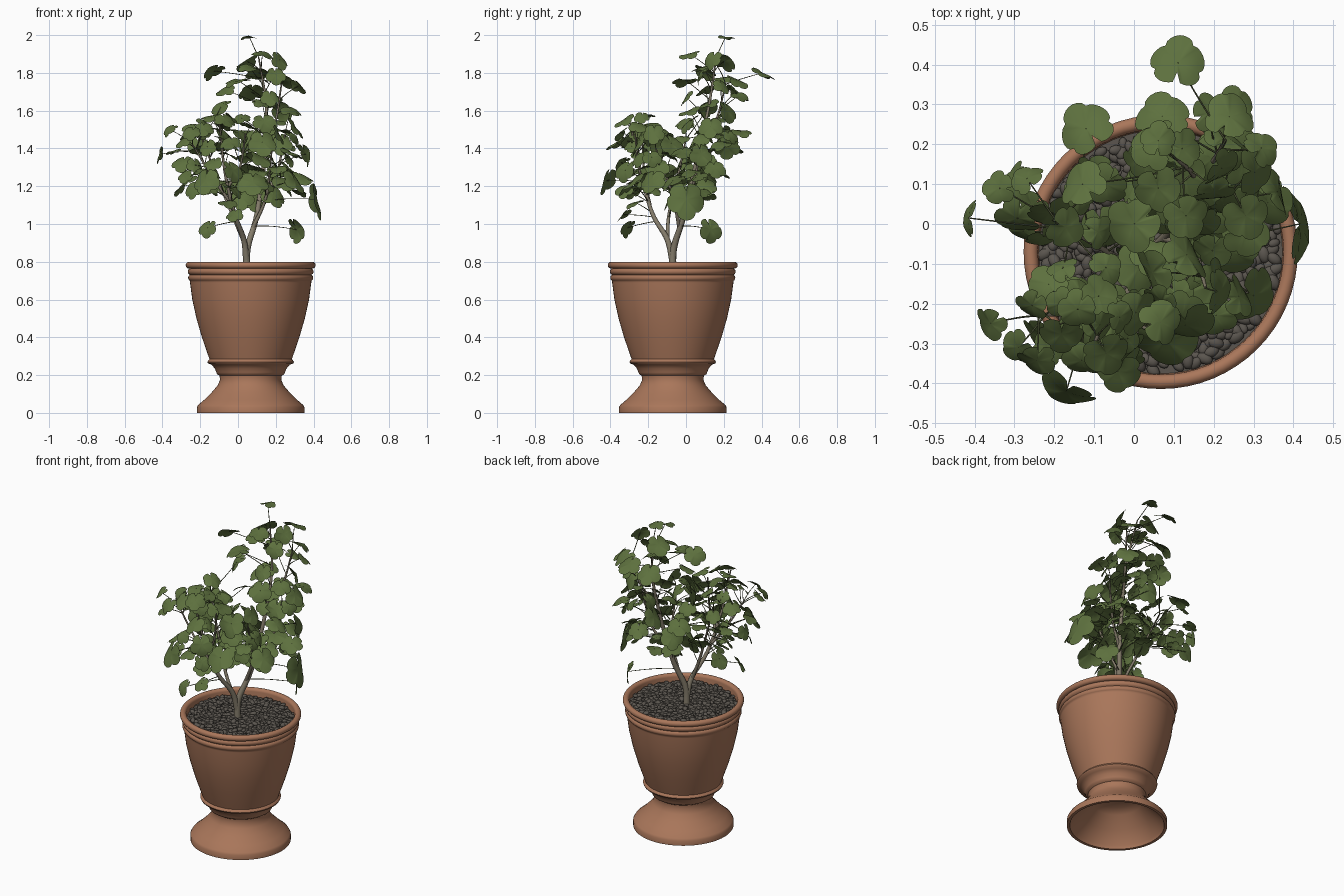
import bpy, bmesh, math, random
from mathutils import Vector, Matrix

if "Cube" in bpy.data.objects:
    bpy.data.objects.remove(bpy.data.objects["Cube"])

random.seed(8)
CX, CY = 0.067, -0.07          # pot axis


def material(name, rgb):
    m = bpy.data.materials.new(name)
    m.diffuse_color = (*rgb, 1)
    m.use_nodes = True
    m.node_tree.nodes["Principled BSDF"].inputs["Base Color"].default_value = m.diffuse_color
    return m


TERRACOTTA = material("terracotta", (0.40, 0.183, 0.103))
STONE = material("grey_pebble", (0.103, 0.091, 0.077))
BARK = material("bark", (0.23, 0.20, 0.145))
STALK = material("stalk_green", (0.10, 0.115, 0.05))
LEAF = material("leaf_green", (0.11, 0.163, 0.048))


def mesh_object(name, verts, faces, mat, angle=None):
    me = bpy.data.meshes.new(name)
    me.from_pydata(verts, [], faces)
    me.materials.append(mat)
    ob = bpy.data.objects.new(name, me)
    bpy.context.collection.objects.link(ob)
    bpy.ops.object.select_all(action='DESELECT')
    ob.select_set(True)
    bpy.context.view_layer.objects.active = ob
    if angle:
        bpy.ops.object.shade_smooth_by_angle(angle=math.radians(angle))
    else:
        bpy.ops.object.shade_smooth()
    return ob


def lathe(name, profile, mat, n=64):
    verts, faces = [], []
    for r, z in profile:
        for i in range(n):
            a = 2 * math.pi * i / n
            verts.append((CX + r * math.cos(a), CY + r * math.sin(a), z))
    for k in range(len(profile) - 1):
        for i in range(n):
            j = (i + 1) % n
            faces.append((k * n + i, k * n + j, (k + 1) * n + j, (k + 1) * n + i))
    faces.append(tuple(reversed(range(n))))
    faces.append(tuple((len(profile) - 1) * n + i for i in range(n)))
    return mesh_object(name, verts, faces, mat, 50)


def bead(r, z, rad, a0, a1, n=8):
    """Rounded band on the rim, as an arc of profile points."""
    return [(r + rad * math.cos(a), z + rad * math.sin(a))
            for a in (math.radians(a0 + (a1 - a0) * i / n) for i in range(n + 1))]


# Pot: hollow foot, waist ring, flared bowl, three-band rim, inner wall
lathe("pot", [
    (0.10, 0.175), (0.14, 0.15), (0.20, 0.085), (0.262, 0.02), (0.268, 0.0),
    (0.285, 0.0), (0.285, 0.03), (0.278, 0.042), (0.245, 0.07), (0.205, 0.11),
    (0.175, 0.145), (0.162, 0.175), (0.165, 0.197), (0.178, 0.205), (0.182, 0.215),
    (0.190, 0.235), (0.207, 0.255), (0.226, 0.262), (0.229, 0.270), (0.224, 0.278),
    (0.218, 0.284), (0.227, 0.31), (0.258, 0.40), (0.287, 0.50), (0.309, 0.60),
    (0.321, 0.69)]
    + bead(0.313, 0.715, 0.018, -60, 60) + bead(0.315, 0.748, 0.018, -60, 60)
    + bead(0.326, 0.782, 0.018, -70, 180, 14) + [(0.305, 0.74)], TERRACOTTA)

# Soil bed and pebbles, spread in a jittered sunflower spiral
lathe("soil_bed", [(0.306, 0.72), (0.306, 0.750)], STONE, 48)
bm = bmesh.new()
bmesh.ops.create_icosphere(bm, subdivisions=2, radius=1)
ball_v = [v.co.copy() for v in bm.verts]
ball_f = [[v.index for v in f.verts] for f in bm.faces]
bm.free()
verts, faces = [], []
COUNT = 600
for i in range(COUNT):
    r = 0.297 * math.sqrt((i + 0.5) / COUNT) + random.uniform(-0.006, 0.004)
    a = i * 2.39996 + random.uniform(-0.015, 0.015)
    spin = Matrix.Rotation(random.uniform(0, 6.28), 3, 'Z') @ Matrix.Rotation(random.uniform(-.4, .4), 3, 'Y')
    size = Vector((0.019, 0.013, 0.0105)) * random.uniform(0.75, 1.25)
    c = Vector((CX + r * math.cos(a), CY + r * math.sin(a), 0.754 + random.uniform(-.004, .009)))
    base = len(verts)
    verts += [c + spin @ (v * size) for v in ball_v]
    faces += [[base + k for k in f] for f in ball_f]
mesh_object("pebbles", verts, faces, STONE)


def tubes(name, paths, mat, sides=1):
    """One mesh of tapered tubes; a path is a list of (point, radius)."""
    cu = bpy.data.curves.new(name, 'CURVE')
    cu.dimensions = '3D'
    cu.bevel_depth = 1.0
    cu.bevel_resolution = sides
    cu.use_fill_caps = True
    for path in paths:
        sp = cu.splines.new('POLY')
        sp.points.add(len(path) - 1)
        for p, (co, r) in zip(sp.points, path):
            p.co = (*co, 1)
            p.radius = r
        sp.use_smooth = True
    cu.materials.append(mat)
    ob = bpy.data.objects.new(name, cu)
    bpy.context.collection.objects.link(ob)
    bpy.ops.object.select_all(action='DESELECT')
    ob.select_set(True)
    bpy.context.view_layer.objects.active = ob
    bpy.ops.object.convert(target='MESH')


def smooth_path(pts, r0, r1, steps=7):
    p = [Vector(q) for q in pts]
    p = [2 * p[0] - p[1]] + p + [2 * p[-1] - p[-2]]
    co = []
    for i in range(1, len(p) - 2):
        a, b, c, d = p[i - 1:i + 3]
        for k in range(steps):
            t = k / steps
            co.append(0.5 * (2 * b + (c - a) * t + (2 * a - 5 * b + 4 * c - d) * t * t
                             + (3 * b - a - 3 * c + d) * t ** 3))
    co.append(p[-2])
    n = len(co) - 1
    return [(q, r0 + (r1 - r0) * i / n) for i, q in enumerate(co)]


# Branches: two main stems forking low, with side shoots
branches = [smooth_path(*b) for b in [
    ([(.045, -.07, .72), (.05, -.065, .87), (.10, -.01, 1.05), (.14, .06, 1.35), (.15, .12, 1.62), (.11, .16, 1.88)], .021, .004),
    ([(.045, -.07, .80), (.03, -.10, .92), (-.02, -.18, 1.06), (-.07, -.24, 1.28), (-.10, -.30, 1.55)], .018, .004),
    ([(.03, -.10, .91), (-.03, -.09, 1.05), (-.10, -.05, 1.22), (-.19, .0, 1.45)], .011, .004),
    ([(.08, -.035, .98), (.15, -.07, 1.15), (.18, -.16, 1.40)], .011, .004),
    ([(.11, .0, 1.12), (.20, .05, 1.25), (.25, .08, 1.48)], .010, .004),
    ([(-.03, -.19, 1.10), (-.13, -.22, 1.24), (-.24, -.23, 1.42)], .009, .004),
    ([(.145, .08, 1.42), (.20, .16, 1.55), (.23, .21, 1.74)], .008, .004),
    ([(-.05, -.22, 1.2), (.01, -.25, 1.3), (.04, -.27, 1.48)], .008, .004),
]]
tubes("branches", branches, BARK, 3)
nodes = [q for b in branches for q, r in b if q.z > 0.9]

# Single outlying leaves: x, y, z, width, tilt (0 flat, 1 hanging)
leaves = [
    (.11, .405, 1.80, .13, .3), (.06, .21, 1.99, .085, .08), (-.12, .24, 1.41, .13, .3),
    (-.30, .10, 1.20, .11, .6), (-.415, .015, 1.37, .09, .85), (-.36, -.25, 1.50, .085, .5),
    (-.29, -.31, 1.44, .09, .5), (-.17, -.42, 1.23, .14, .75), (-.04, -.37, 1.43, .11, .4),
    (.08, -.29, 1.22, .16, .5), (.30, -.18, 1.23, .14, .6), (.415, .0, 1.13, .19, .88),
    (.31, .13, .97, .13, .85), (.24, .27, 1.76, .12, .35), (-.16, -.31, .98, .10, .7),
    (.28, -.02, 1.38, .12, .3), (-.02, -.33, 1.05, .09, .5), (.36, .08, 1.37, .12, .8),
]
outward = [Vector((q[0] - .05, q[1] + .03, 0)) for q in leaves]
LONE = len(leaves)


def add_leaf(p, w, centre):
    leaves.append((*p, w * random.uniform(.8, 1.25), random.uniform(.15, .75)))
    outward.append(Vector((p[0] - centre[0] + .03, p[1] - centre[1] - .05, 0)))


# Crown leaves on the tall rear stem
for p in [(.13, .02, 1.90), (.05, .20, 1.86), (-.13, .10, 1.81), (.20, .08, 1.79), (.32, .19, 1.73),
          (.0, .0, 1.76), (.07, .27, 1.70), (-.07, .10, 1.71), (.13, .12, 1.64), (.23, .22, 1.60),
          (.14, .02, 1.54), (.19, .28, 1.68), (.17, .0, 1.67), (.25, .29, 1.49), (-.09, .12, 1.62),
          (.22, .14, 1.87), (.12, .19, 1.77), (.28, .02, 1.60), (.06, .09, 1.83), (.02, .16, 1.56)]:
    add_leaf(p, .11, (.12, .14))

# Leaf clusters: centre, half extents, count, mean width
for x, y, z, rx, ry, rz, n, w in [
    (.17, .14, 1.46, .15, .15, .13, 13, .11),
    (.21, .06, 1.27, .14, .16, .15, 12, .115),
    (-.12, -.23, 1.49, .20, .15, .13, 18, .09),
    (-.11, -.25, 1.22, .17, .15, .16, 12, .10),
    (-.20, .03, 1.40, .17, .14, .18, 11, .095),
    (.12, -.18, 1.36, .15, .12, .18, 14, .115),
    (.07, .0, 1.20, .15, .14, .14, 8, .11),
]:
    made = tries = 0
    while made < n and tries < 300:
        tries += 1
        d = Vector([random.uniform(-1, 1) for _ in range(3)])
        p = Vector((x + d.x * rx, y + d.y * ry, z + d.z * rz))
        if d.length > 1 or any((p - Vector(q[:3])).length < 0.07 for q in leaves):
            continue
        add_leaf(p, w, (x, y))
        made += 1

# Leaf blades: five rounded lobes, notch at the stalk, wavy along the veins
SEG = 40
lv, lf, stalks = [], [], []
for n, (x, y, z, w, tilt) in enumerate(leaves):
    c = Vector((x, y, z))
    out = Matrix.Rotation(random.gauss(0, .12 if n < LONE else .5), 3, 'Z') @ outward[n].normalized()
    a = tilt * math.pi / 2
    normal = out * math.sin(a) + Vector((0, 0, math.cos(a)))
    tip = out * math.cos(a) - Vector((0, 0, math.sin(a)))
    side = normal.cross(tip)
    base = len(lv)
    lv.append(c)
    wave = random.uniform(0, 6.28)
    for f in (0.4, 0.75, 1.0):
        for i in range(SEG):
            t = 2 * math.pi * i / SEG - math.pi
            lobe = abs(math.cos(2.5 * t)) ** 0.6
            r = 0.54 * w * (0.81 + 0.19 * lobe + 0.04 * math.sin(3 * t + wave)) * (1 + 0.07 * math.cos(t))
            if i == 0:
                r *= 0.6
            r *= f
            h = w * f * f * (-0.09 + 0.08 * math.sin(2 * t + wave) - 0.06 * lobe) + 0.07 * w * f
            lv.append(c + tip * (r * math.cos(t)) + side * (r * math.sin(t)) + normal * h)
    for i in range(SEG):
        j = (i + 1) % SEG
        lf.append((base, base + 1 + i, base + 1 + j))
        for k in (0, 1):
            o = base + 1 + k * SEG
            lf.append((o + i, o + SEG + i, o + SEG + j, o + j))
    # Stalk bowing from the nearest lower branch point to the blade
    goal = c - Vector((0, 0, 0.09))
    s = min(nodes, key=lambda q: (q - goal).length)
    m = (s + c) / 2 + Vector((0, 0, 0.02)) - normal * 0.02
    stalks.append([(s * (1 - t) ** 2 + m * 2 * t * (1 - t) + c * t * t, 0.0026 - 0.001 * t)
                   for t in [k / 6 for k in range(7)]])
mesh_object("leaves", lv, lf, LEAF)
tubes("leaf_stalks", stalks, STALK, 1)
